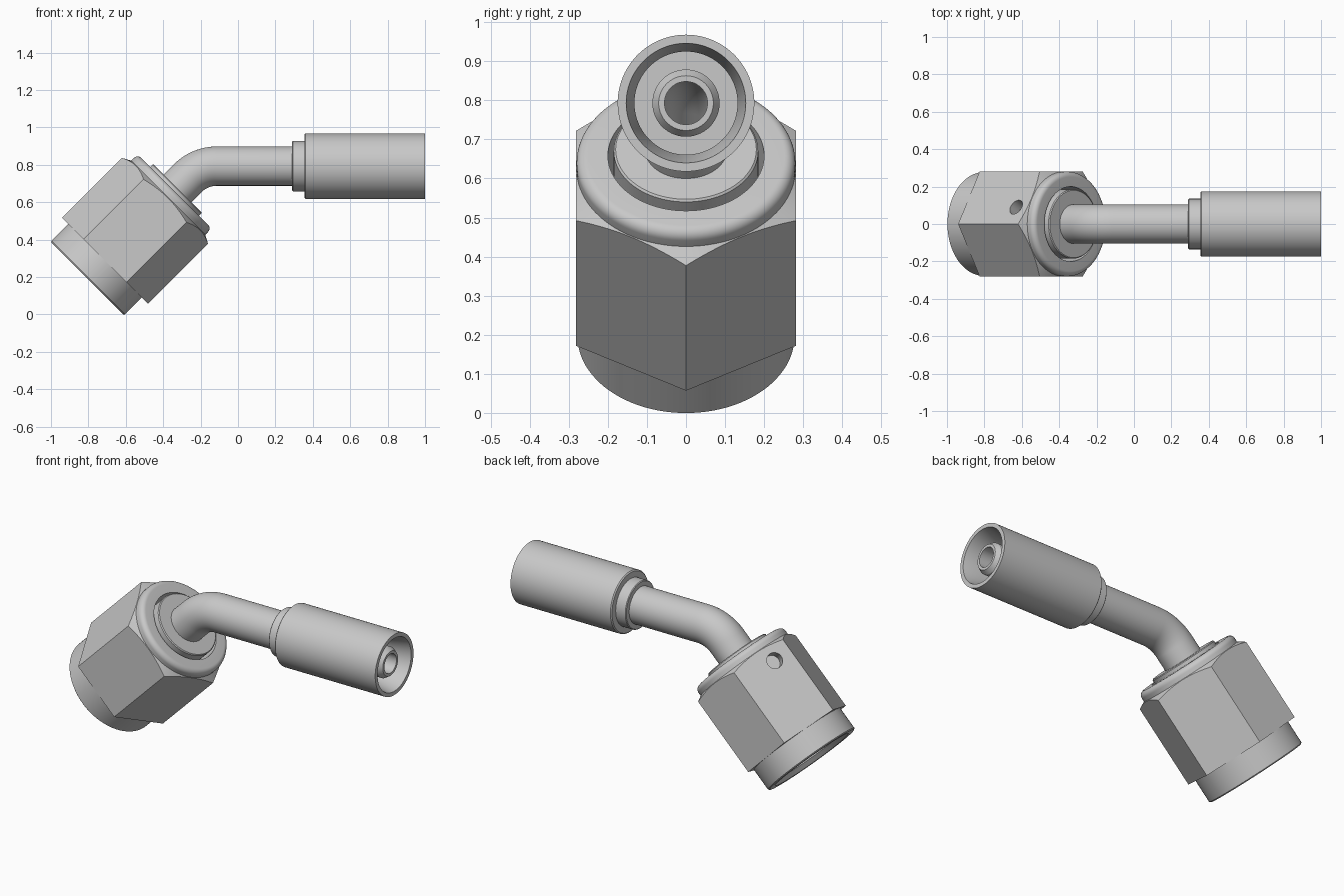
import bpy, bmesh, math
from mathutils import Vector

if "Cube" in bpy.data.objects:
    bpy.data.objects.remove(bpy.data.objects["Cube"])

N = 96
TILT = math.radians(45)                 # nut axis angle
BASE = Vector((-0.805, 0, 0.192))       # centre of the nut's open end
UP = Vector((math.cos(TILT), 0, math.sin(TILT)))
PERP = Vector((-math.sin(TILT), 0, math.cos(TILT)))
Y = Vector((0, 1, 0))
TZ = 0.793                              # height of the straight tube
FLAT = 0.2815                           # half width across nut flats

mat = bpy.data.materials.new("plain_steel")
mat.diffuse_color = (0.58, 0.58, 0.58, 1)
mat.use_nodes = True
mat.node_tree.nodes["Principled BSDF"].inputs["Base Color"].default_value = mat.diffuse_color


def sweep(name, rings):
    """Closed solid from rings (origin, axis angle, radius or function of angle)."""
    bm = bmesh.new()
    loops = []
    for o, a, f in rings:
        d = Vector((math.cos(a), 0, math.sin(a)))
        p = Vector((-math.sin(a), 0, math.cos(a)))
        loop = []
        for i in range(N):
            t = 2 * math.pi * i / N
            r, ds = f(t) if callable(f) else (f, 0)
            loop.append(bm.verts.new(o + d * ds + (p * math.cos(t) + Y * math.sin(t)) * r))
        loops.append(loop)
    for k, A in enumerate(loops):
        B = loops[(k + 1) % len(loops)]
        for i in range(N):
            j = (i + 1) % N
            bm.faces.new((A[i], A[j], B[j], B[i]))
    bmesh.ops.recalc_face_normals(bm, faces=bm.faces)
    me = bpy.data.meshes.new(name)
    bm.to_mesh(me)
    bm.free()
    me.materials.append(mat)
    ob = bpy.data.objects.new(name, me)
    bpy.context.collection.objects.link(ob)
    return ob


def select(ob):
    bpy.ops.object.select_all(action='DESELECT')
    ob.select_set(True)
    bpy.context.view_layer.objects.active = ob


def smooth(ob):
    select(ob)
    bpy.ops.object.shade_smooth_by_angle(angle=math.radians(28))


def on_nut(profile):
    return [(BASE + UP * s, TILT, r) for r, s in profile]


def on_tube(profile):
    return [(Vector((x, 0, TZ)), 0, r) for r, x in profile]


def hex_side(t):
    return FLAT / math.cos(t % (math.pi / 3) - math.pi / 6), 0


def hex_top(t):                         # edge curved by the conical chamfer
    r = hex_side(t)[0]
    return r, (0.325 - r) * 0.5


# swivel nut: round skirt, hexagon, rounded top ring, bore
arc = [(0.252 + 0.028 * math.cos(q), 0.632 + 0.028 * math.sin(q))
       for q in [math.pi / 2 * i / 8 for i in range(9)]]
nut = sweep("swivel_nut", on_nut(
    [(0.235, 0), (0.272, 0), (0.278, 0.006), (0.278, 0.134), (hex_side, 0.134),
     (hex_top, 0.587), (0.28, 0.611)] + arc +
    [(0.2, 0.66), (0.2, 0.5), (0.212, 0.48), (0.212, 0.025)]))

# wire hole drilled into the upper back flat
normal = PERP * math.cos(math.pi / 6) + Y * math.sin(math.pi / 6)
bpy.ops.mesh.primitive_cylinder_add(
    vertices=32, radius=0.043, depth=0.13,
    location=BASE + UP * 0.52 + PERP * 0.273 + Y * 0.09,
    rotation=normal.to_track_quat('Z', 'Y').to_euler())
drill = bpy.context.object
drill.name = "wire_hole_cutter"
drill.hide_render = True
drill.data.materials.append(mat)
select(nut)
mod = nut.modifiers.new("wire_hole", 'BOOLEAN')
mod.operation, mod.solver, mod.object = 'DIFFERENCE', 'EXACT', drill
bpy.ops.object.modifier_apply(modifier=mod.name)
bpy.data.objects.remove(drill)
smooth(nut)

# seat collar inside the nut, with a flared inner cone
smooth(sweep("seat_collar", on_nut(
    [(0.08, 0.682), (0.18, 0.682), (0.185, 0.677), (0.185, 0.36),
     (0.165, 0.34), (0.07, 0.46)])))

# bent hollow tube ending in the hose nipple
R = 0.22
corner = BASE + UP * ((TZ - BASE.z) / UP.z)
bend_x = corner.x + R * math.tan(TILT / 2)
path = [(BASE + UP * 0.45, TILT)]
for i in range(17):
    a = TILT * (1 - i / 16)
    path.append((Vector((bend_x - R * math.sin(a), 0, TZ - R * (1 - math.cos(a)))), a))
outer = [(o, a, 0.105) for o, a in path]
nipple = on_tube([(0.105, 0.36), (0.086, 0.37), (0.086, 0.95), (0.07, 0.975), (0.055, 0.975)])
inner = [(o, a, 0.055) for o, a in reversed(path)]
smooth(sweep("bent_tube", outer + nipple + inner))

# small collar between tube and sleeve
smooth(sweep("sleeve_collar", on_tube(
    [(0.095, 0.29), (0.131, 0.29), (0.135, 0.294), (0.135, 0.38), (0.095, 0.38)])))

# hose sleeve, open at its far end
smooth(sweep("hose_sleeve", on_tube(
    [(0.08, 0.355), (0.169, 0.355), (0.175, 0.361), (0.175, 1.0), (0.153, 1.0),
     (0.132, 0.9), (0.132, 0.42), (0.08, 0.42)])))
